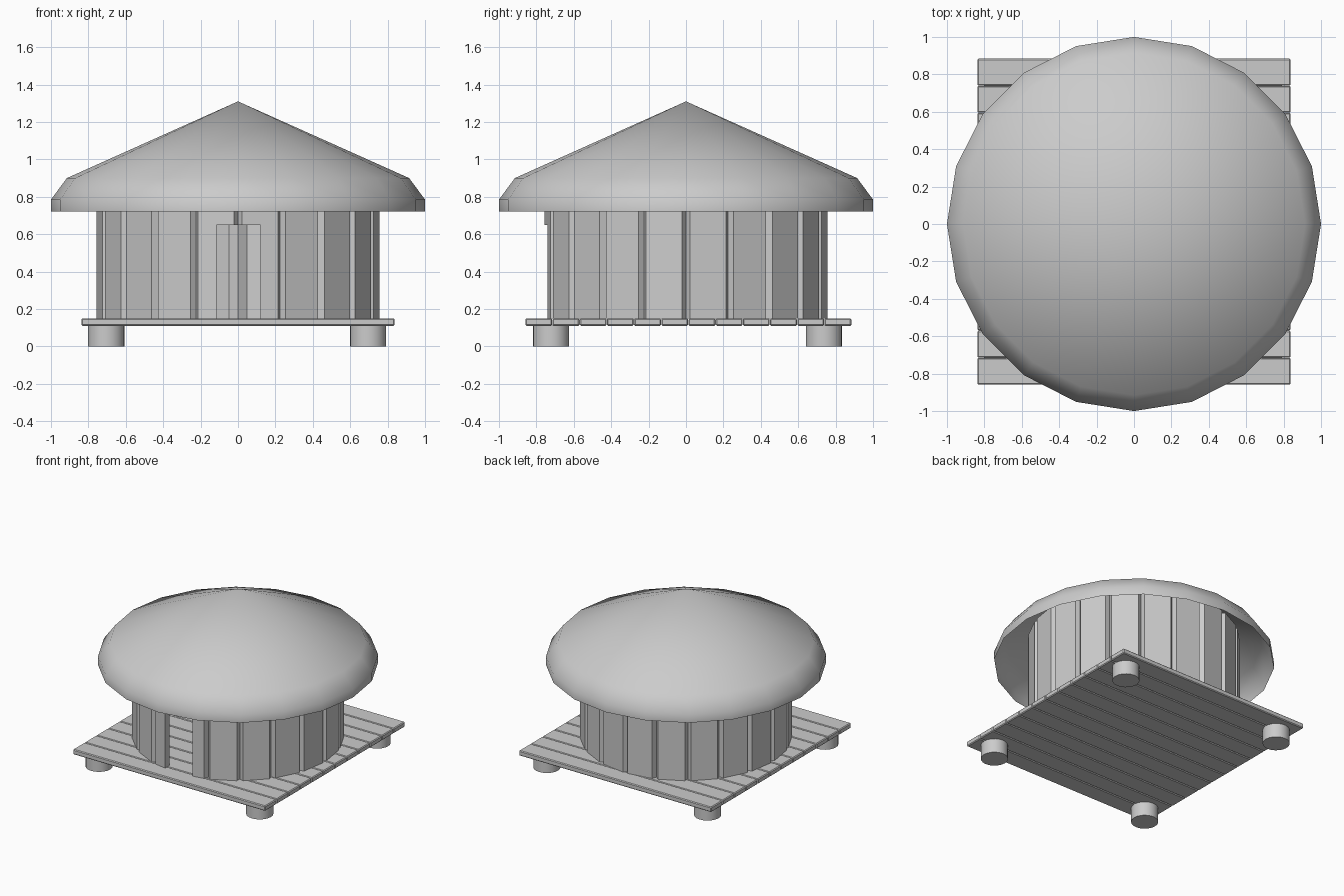
import bpy, bmesh, math

if "Cube" in bpy.data.objects:
    bpy.data.objects.remove(bpy.data.objects["Cube"])

SIDES = 20
STEP = 2 * math.pi / SIDES


def finish(name, bm, smooth=None):
    bmesh.ops.recalc_face_normals(bm, faces=bm.faces[:])
    mesh = bpy.data.meshes.new(name)
    bm.to_mesh(mesh)
    bm.free()
    obj = bpy.data.objects.new(name, mesh)
    bpy.context.collection.objects.link(obj)
    if smooth:
        bpy.ops.object.select_all(action='DESELECT')
        bpy.context.view_layer.objects.active = obj
        obj.select_set(True)
        bpy.ops.object.shade_smooth_by_angle(angle=math.radians(smooth))
    return obj


def box(name, x0, x1, y0, y1, z0, z1, bevel=0):
    bm = bmesh.new()
    bmesh.ops.create_cube(bm, size=1)
    bmesh.ops.scale(bm, verts=bm.verts, vec=(x1 - x0, y1 - y0, z1 - z0))
    bmesh.ops.translate(bm, verts=bm.verts,
                        vec=((x0 + x1) / 2, (y0 + y1) / 2, (z0 + z1) / 2))
    if bevel:
        bmesh.ops.bevel(bm, geom=bm.edges[:], offset=bevel, segments=1, affect='EDGES')
    return finish(name, bm)


def bridge(bm, a, b):
    for i in range(len(a)):
        j = (i + 1) % len(a)
        bm.faces.new((a[i], a[j], b[j], b[i]))


# Stub feet under the deck corners
for side, x in (("left", -0.705), ("right", 0.695)):
    for end, y in (("front", -0.722), ("back", 0.738)):
        bm = bmesh.new()
        bmesh.ops.create_cone(bm, cap_ends=True, segments=20, radius1=0.097,
                              radius2=0.097, depth=0.115)
        bmesh.ops.translate(bm, verts=bm.verts, vec=(x, y, 0.0575))
        finish(f"{end}_{side}_foot", bm, 40)

# Deck planks running along x
COUNT, Y0, Y1 = 12, -0.86, 0.885
width = (Y1 - Y0) / COUNT
for i in range(COUNT):
    y = Y0 + i * width
    box(f"deck_plank_{i + 1}", -0.838, 0.838, y + 0.001, y + width - 0.001,
        0.11, 0.15, 0.006)


# Round wall of flat panels with a V groove at each joint
def wall_loop(bm, dist, groove_r, groove_half, z):
    half = dist * math.tan(STEP / 2) - groove_half
    loop = []
    for k in range(SIDES):
        a = k * STEP
        loop.append(bm.verts.new((groove_r * math.cos(a), groove_r * math.sin(a), z)))
        m = a + STEP / 2
        for t in (-half, half):
            loop.append(bm.verts.new((dist * math.cos(m) - t * math.sin(m),
                                      dist * math.sin(m) + t * math.cos(m), z)))
    return loop


bm = bmesh.new()
loops = [wall_loop(bm, 0.75, 0.725, 0.022, 0.15), wall_loop(bm, 0.75, 0.725, 0.022, 0.92),
         wall_loop(bm, 0.70, 0.67, 0.05, 0.92), wall_loop(bm, 0.70, 0.67, 0.05, 0.15)]
for i in range(4):
    bridge(bm, loops[i], loops[(i + 1) % 4])
wall = finish("wall", bm)

# Doorway cut through the front
cutter = box("doorway_cutter", -0.115, 0.12, -1.0, -0.4, 0.05, 0.65)
cutter.hide_render = True
cutter.hide_viewport = True
cut = wall.modifiers.new("doorway", 'BOOLEAN')
cut.operation = 'DIFFERENCE'
cut.solver = 'EXACT'
cut.object = cutter

# Open conical roof with a rounded-over rim
bm = bmesh.new()
rings = []
for r, z in ((0.915, 0.90), (1.0, 0.785), (1.0, 0.72)):
    rings.append([bm.verts.new((r * math.cos(k * STEP), r * math.sin(k * STEP), z))
                  for k in range(SIDES)])
apex = bm.verts.new((0, 0, 1.31))
for k in range(SIDES):
    bm.faces.new((apex, rings[0][k], rings[0][(k + 1) % SIDES]))
bridge(bm, rings[0], rings[1])
bridge(bm, rings[1], rings[2])
finish("roof", bm, 60)
